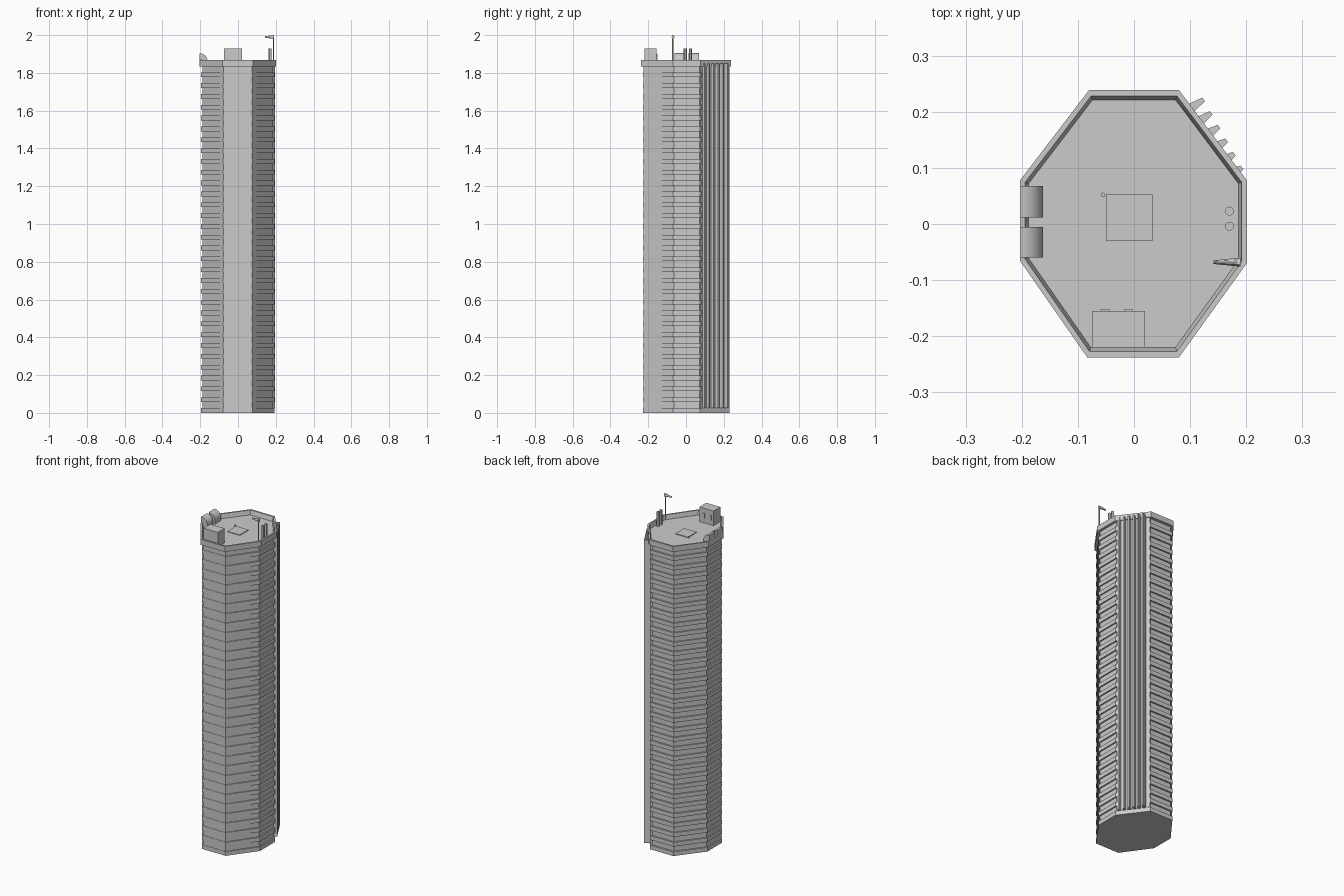
import bpy, bmesh, math
from mathutils import Vector

if "Cube" in bpy.data.objects:
    bpy.data.objects.remove(bpy.data.objects["Cube"], do_unlink=True)

concrete = bpy.data.materials.new("light grey concrete")
concrete.use_nodes = True
GREY = (0.6, 0.6, 0.6, 1)
concrete.diffuse_color = GREY
concrete.node_tree.nodes["Principled BSDF"].inputs["Base Color"].default_value = GREY

# Eight-sided floor plan
PLAN = [(-0.083, -0.238), (0.08, -0.238), (0.201, -0.07), (0.201, 0.078),
        (0.08, 0.239), (-0.08, 0.239), (-0.203, 0.078), (-0.203, -0.066)]


def plan(scale, front=None):
    pts = [(x * scale, y * scale) for x, y in PLAN]
    if front is not None:
        pts = [(x, front) if i < 2 else (x, y) for i, (x, y) in enumerate(pts)]
    return pts


def loft(bm, rings):
    """Skin a stack of (outline, height) rings and cap both ends."""
    loops = [[bm.verts.new((x, y, z)) for x, y in pts] for pts, z in rings]
    for a, b in zip(loops, loops[1:]):
        n = len(a)
        for i in range(n):
            bm.faces.new((a[i], a[(i + 1) % n], b[(i + 1) % n], b[i]))
    bm.faces.new(loops[0][::-1])
    bm.faces.new(loops[-1])


def finish(name, bm, smooth=False):
    bmesh.ops.recalc_face_normals(bm, faces=bm.faces[:])
    mesh = bpy.data.meshes.new(name)
    bm.to_mesh(mesh)
    bm.free()
    mesh.materials.append(concrete)
    obj = bpy.data.objects.new(name, mesh)
    bpy.context.collection.objects.link(obj)
    if smooth:
        bpy.ops.object.select_all(action='DESELECT')
        obj.select_set(True)
        bpy.context.view_layer.objects.active = obj
        bpy.ops.object.shade_smooth_by_angle()
    return obj


def prism(name, pts, low, high):
    bm = bmesh.new()
    loft(bm, [(pts, low), (pts, high)])
    return finish(name, bm)


def box(name, x0, x1, y0, y1, z0, z1):
    return prism(name, [(x0, y0), (x1, y0), (x1, y1), (x0, y1)], z0, z1)


def circle(x, y, r, n=12):
    return [(x + r * math.cos(math.tau * i / n), y + r * math.sin(math.tau * i / n))
            for i in range(n)]


ROOF, EAVE, TOP = 1.842, 1.835, 1.868
FRONT = -0.227

# Tower core and floor ledges; the front stays almost flush
prism("tower_core", plan(0.925, FRONT + 0.002), 0, EAVE)

FLOORS = 32
step = EAVE / FLOORS
bm = bmesh.new()
for i in range(FLOORS):
    z = i * step
    loft(bm, [(plan(0.965, FRONT), z), (plan(0.965, FRONT), z + 0.025)])
finish("floor_ledges", bm)

# Roof deck with a raised parapet
bm = bmesh.new()
loft(bm, [(plan(1), EAVE), (plan(1), TOP), (plan(0.955), TOP), (plan(0.925), ROOF)])
finish("roof_parapet", bm)

# Vertical fins on the back left diagonal, over a flush panel
along = Vector((0.6, -0.8))
out = Vector((0.8, 0.6))
corner = Vector(PLAN[4])


def on_diagonal(a, d):
    return tuple(corner + along * a + out * d)


prism("fin_panel", [on_diagonal(0.008, -0.02), on_diagonal(0.008, -0.006),
                    on_diagonal(0.19, -0.006), on_diagonal(0.19, -0.02)], 0.025, EAVE)

bm = bmesh.new()
FINS = 6
for i in range(FINS):
    t = i / (FINS - 1)
    a = 0.04 + 0.138 * t
    tip = 0.025 - 0.018 * t
    pts = [on_diagonal(a - 0.013, -0.015), on_diagonal(a - 0.004, tip),
           on_diagonal(a + 0.004, tip), on_diagonal(a + 0.009, -0.015)]
    loft(bm, [(pts, 0.025), (pts, 1.85)])
finish("vertical_fins", bm)

# Roof hut with vents
box("roof_hut", -0.075, 0.02, -0.22, -0.155, ROOF, 1.93)
for x in (-0.052, -0.01):
    box("hut_vent", x - 0.008, x + 0.008, -0.156, -0.152, 1.87, 1.9)

# Two quarter-round housings along the right edge
for y0, y1 in ((-0.06, -0.005), (0.012, 0.068)):
    bm = bmesh.new()
    arc = [(-0.203 + 0.041 * math.sin(a), 1.863 + 0.041 * math.cos(a))
           for a in [math.pi / 2 * i / 10 for i in range(11)]]
    profile = [(-0.203, ROOF)] + arc + [(-0.162, ROOF)]
    face = bm.faces.new([bm.verts.new((x, y0, z)) for x, z in profile])
    grown = bmesh.ops.extrude_face_region(bm, geom=[face])
    bmesh.ops.translate(bm, vec=(0, y1 - y0, 0),
                        verts=[v for v in grown["geom"] if isinstance(v, bmesh.types.BMVert)])
    finish("curved_housing", bm, smooth=True)

# Exhaust pipes
for y in (-0.004, 0.023):
    bm = bmesh.new()
    loft(bm, [(circle(0.17, y, 0.008), ROOF), (circle(0.17, y, 0.008), 1.93)])
    finish("exhaust_pipe", bm, smooth=True)

# Landing pad and its small lamp
box("landing_pad", -0.05, 0.033, -0.03, 0.053, ROOF, ROOF + 0.004)
prism("pad_lamp", circle(-0.055, 0.052, 0.004, 8), ROOF, ROOF + 0.01)

# Wind sock on a pole
bm = bmesh.new()
loft(bm, [(circle(0.187, -0.07, 0.003, 8), ROOF), (circle(0.187, -0.07, 0.003, 8), 2.0)])
finish("wind_pole", bm, smooth=True)

bm = bmesh.new()
bmesh.ops.create_cone(bm, cap_ends=True, segments=12, radius1=0.01, radius2=0.004, depth=0.048)
for v in bm.verts:
    v.co = Vector((0.166 - v.co.z, -0.068 + v.co.y * 0.8, 1.99 + v.co.x))
finish("wind_sock", bm, smooth=True)
